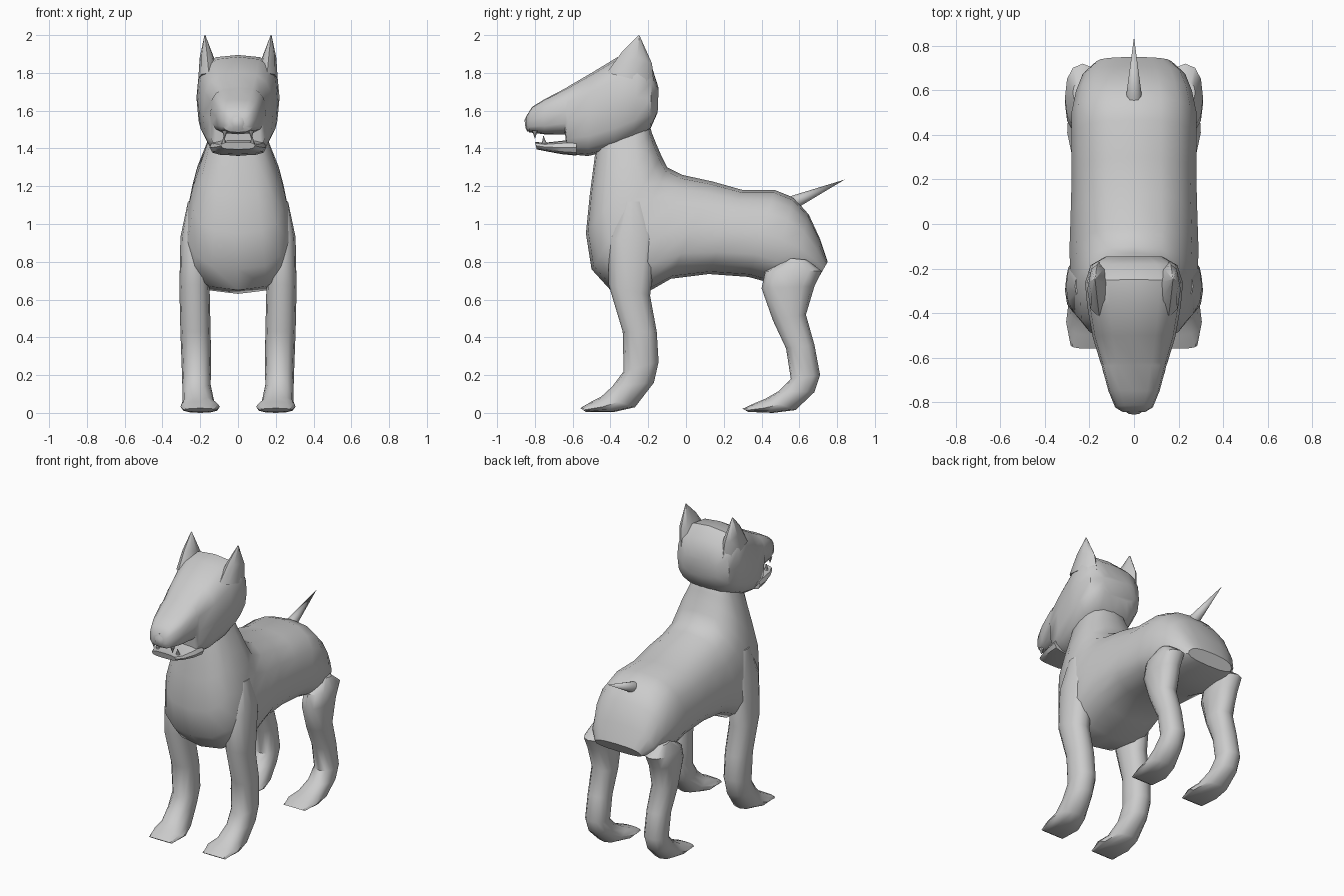
import bpy, bmesh, math
from mathutils import Vector


def power(v, p):
    return math.copysign(abs(v) ** (2 / p), v)


def loft(name, rings, sides=12, p=2.3, taper=0.0, flip=1):
    """Skin rings given as (y1, z1, y2, z2, x_centre, half_width)."""
    bm = bmesh.new()
    loops = []
    for y1, z1, y2, z2, xc, w in rings:
        a, b = Vector((xc, y1, z1)), Vector((xc, y2, z2))
        mid, u = (a + b) / 2, (a - b) / 2
        loop = []
        for i in range(sides):
            t = 2 * math.pi * i / sides
            c, s = power(math.cos(t), p), power(math.sin(t), p)
            co = mid + u * c + Vector((w * s * (1 + taper * c), 0, 0))
            co.x *= flip
            loop.append(bm.verts.new(co))
        loops.append(loop)
    for l0, l1 in zip(loops, loops[1:]):
        for i in range(sides):
            j = (i + 1) % sides
            bm.faces.new((l0[i], l0[j], l1[j], l1[i]))
    bm.faces.new(loops[0])
    bm.faces.new(loops[-1])
    bmesh.ops.recalc_face_normals(bm, faces=bm.faces)
    me = bpy.data.meshes.new(name)
    bm.to_mesh(me)
    bm.free()
    ob = bpy.data.objects.new(name, me)
    bpy.context.collection.objects.link(ob)
    return ob


def spike(name, base, tip, radius, sides=8):
    base, tip = Vector(base), Vector(tip)
    d = tip - base
    bpy.ops.mesh.primitive_cone_add(vertices=sides, radius1=radius, radius2=0,
                                    depth=d.length, location=(base + tip) / 2,
                                    rotation=d.to_track_quat('Z', 'Y').to_euler())
    bpy.context.object.name = name


# Torso and neck, rump to throat
loft("torso", [
    (0.75, 0.80, 0.71, 0.73, 0, 0.17),
    (0.71, 0.92, 0.64, 0.71, 0, 0.23),
    (0.65, 1.05, 0.55, 0.70, 0, 0.26),
    (0.57, 1.14, 0.44, 0.69, 0, 0.28),
    (0.47, 1.18, 0.33, 0.72, 0, 0.28),
    (0.30, 1.18, 0.12, 0.735, 0, 0.28),
    (0.14, 1.225, -0.08, 0.71, 0, 0.285),
    (-0.02, 1.26, -0.22, 0.63, 0, 0.29),
    (-0.10, 1.30, -0.40, 0.65, 0, 0.285),
    (-0.13, 1.36, -0.50, 0.76, 0, 0.27),
    (-0.16, 1.43, -0.53, 0.95, 0, 0.24),
    (-0.18, 1.48, -0.51, 1.15, 0, 0.20),
    (-0.20, 1.55, -0.48, 1.38, 0, 0.15),
    (-0.24, 1.60, -0.46, 1.48, 0, 0.12),
], sides=16, p=2.6, taper=-0.1)

# Head, from the skull to the corner of the mouth and on into the upper muzzle
loft("head", [
    (-0.145, 1.72, -0.15, 1.59, 0, 0.13),
    (-0.18, 1.83, -0.19, 1.50, 0, 0.195),
    (-0.25, 1.895, -0.28, 1.44, 0, 0.22),
    (-0.36, 1.885, -0.38, 1.39, 0, 0.21),
    (-0.50, 1.80, -0.52, 1.36, 0, 0.185),
    (-0.62, 1.73, -0.63, 1.37, 0, 0.15),
    (-0.635, 1.72, -0.64, 1.475, 0, 0.145),
    (-0.75, 1.66, -0.75, 1.475, 0, 0.115),
    (-0.815, 1.62, -0.83, 1.485, 0, 0.085),
    (-0.845, 1.57, -0.845, 1.51, 0, 0.05),
], sides=16, p=3)

# Lower jaw
loft("lower_jaw", [
    (-0.58, 1.45, -0.58, 1.362, 0, 0.15),
    (-0.66, 1.44, -0.66, 1.37, 0, 0.14),
    (-0.75, 1.43, -0.74, 1.385, 0, 0.115),
    (-0.80, 1.435, -0.79, 1.395, 0, 0.09),
], p=3)

# Nose
loft("nose", [
    (-0.78, 1.60, -0.78, 1.50, 0, 0.045),
    (-0.84, 1.58, -0.84, 1.49, 0, 0.04),
    (-0.855, 1.55, -0.85, 1.51, 0, 0.025),
], sides=8)

# Tail
spike("tail", (0, 0.57, 1.115), (0, 0.84, 1.235), 0.036, 12)

front_leg = [
    (-0.33, 1.12, -0.23, 1.12, 0.235, 0.03),
    (-0.41, 0.92, -0.15, 0.94, 0.23, 0.075),
    (-0.41, 0.68, -0.19, 0.62, 0.23, 0.08),
    (-0.335, 0.43, -0.155, 0.43, 0.225, 0.08),
    (-0.33, 0.22, -0.145, 0.27, 0.22, 0.078),
    (-0.39, 0.14, -0.17, 0.16, 0.22, 0.075),
    (-0.45, 0.085, -0.27, 0.03, 0.21, 0.085),
    (-0.50, 0.06, -0.38, 0.005, 0.20, 0.105),
    (-0.56, 0.025, -0.53, 0.005, 0.20, 0.085),
]
hind_leg = [
    (0.54, 0.82, 0.64, 0.81, 0.23, 0.045),
    (0.42, 0.75, 0.72, 0.75, 0.23, 0.08),
    (0.40, 0.66, 0.68, 0.67, 0.23, 0.08),
    (0.46, 0.49, 0.635, 0.52, 0.225, 0.075),
    (0.53, 0.34, 0.68, 0.36, 0.22, 0.072),
    (0.555, 0.18, 0.71, 0.20, 0.22, 0.072),
    (0.49, 0.115, 0.68, 0.11, 0.22, 0.075),
    (0.42, 0.075, 0.58, 0.015, 0.21, 0.085),
    (0.36, 0.05, 0.46, 0.0, 0.20, 0.10),
    (0.30, 0.022, 0.33, 0.005, 0.20, 0.08),
]
ear = [
    (-0.42, 1.80, -0.17, 1.74, 0.155, 0.055),
    (-0.34, 1.91, -0.18, 1.85, 0.165, 0.038),
    (-0.25, 2.0, -0.245, 1.995, 0.175, 0.003),
]

# Paired parts on both sides
for side, s in (("left", 1), ("right", -1)):
    loft("front_leg_" + side, front_leg, flip=s)
    loft("hind_leg_" + side, hind_leg, flip=s)
    loft("ear_" + side, ear, sides=8, p=2, flip=s)
    spike("lower_tooth_" + side, (s * 0.075, -0.75, 1.42), (s * 0.075, -0.755, 1.47), 0.015)
    spike("upper_tooth_" + side, (s * 0.07, -0.80, 1.495), (s * 0.07, -0.80, 1.45), 0.015)

# Smooth shading with sharp creases kept
for ob in bpy.data.objects:
    ob.select_set(True)
bpy.context.view_layer.objects.active = bpy.data.objects["torso"]
bpy.ops.object.shade_smooth_by_angle(angle=math.radians(40))
